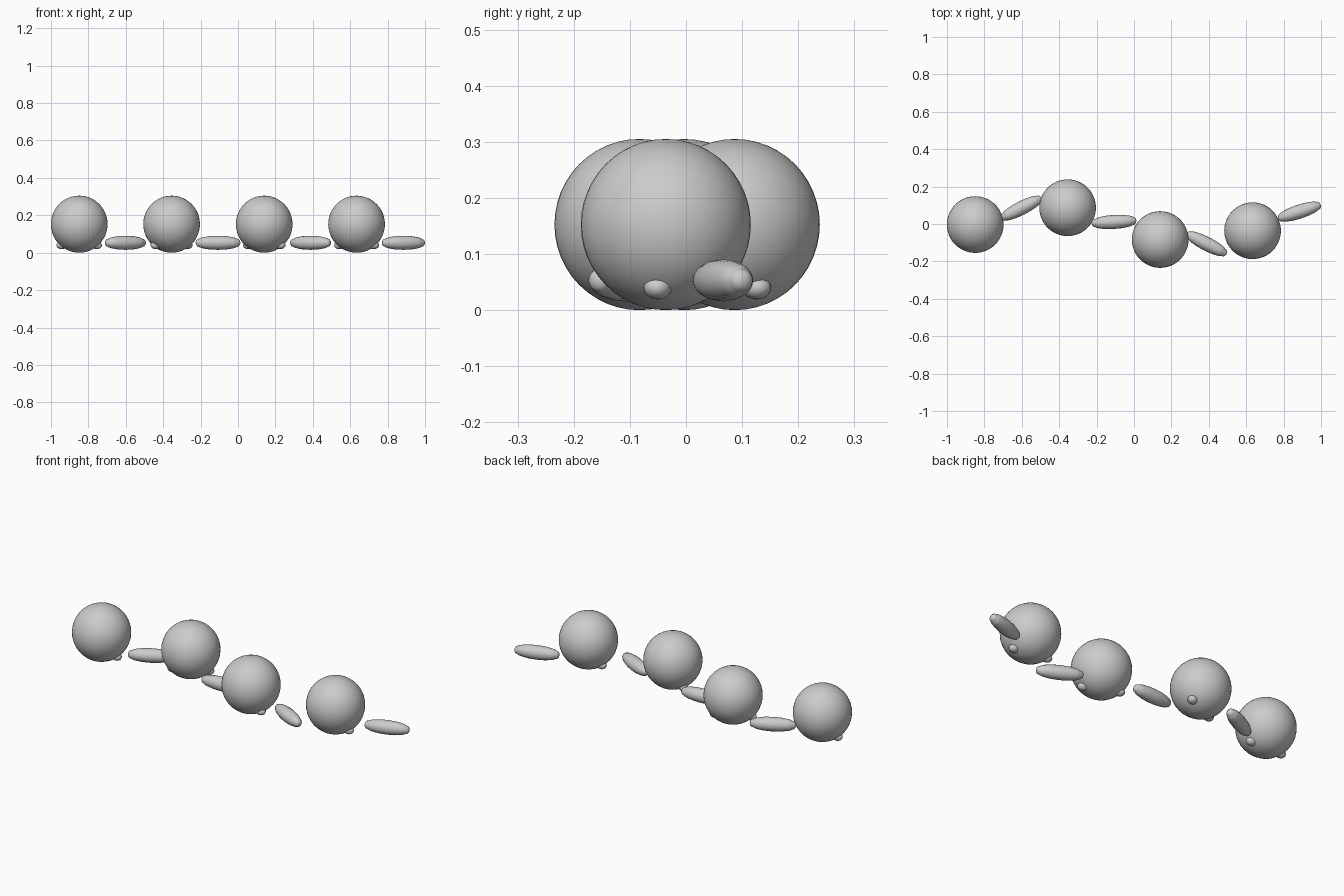
import bpy, bmesh, math
from mathutils import Matrix, Vector

if "Cube" in bpy.data.objects:
    bpy.data.objects.remove(bpy.data.objects["Cube"])


def finish(bm, name):
    me = bpy.data.meshes.new(name)
    bm.to_mesh(me)
    bm.free()
    ob = bpy.data.objects.new(name, me)
    bpy.context.collection.objects.link(ob)
    for p in me.polygons:
        p.use_smooth = True
    return ob


def ball(name, loc, radii, angle=0.0, seg=48, rings=24):
    bm = bmesh.new()
    bmesh.ops.create_uvsphere(bm, u_segments=seg, v_segments=rings, radius=1)
    m = (Matrix.Translation(loc) @ Matrix.Rotation(angle, 4, 'Z')
         @ Matrix.Diagonal((*radii, 1)))
    bm.transform(m)
    return finish(bm, name)


def spindle(name, loc, angle, sides=16):
    # half profile (axial distance, radius), mirrored to the other end
    half = [(0, .0375), (.045, .0355), (.08, .030), (.097, .025),
            (.100, .022), (.110, .020), (.117, .012), (.120, 0)]
    prof = [(-x, r) for x, r in reversed(half[1:])] + half
    bm = bmesh.new()
    vs = [bm.verts.new((x, 0, r)) for x, r in prof]
    es = [bm.edges.new(p) for p in zip(vs, vs[1:])]
    bmesh.ops.spin(bm, geom=vs + es, cent=(0, 0, 0), axis=(1, 0, 0),
                   angle=2 * math.pi, steps=sides)
    bmesh.ops.remove_doubles(bm, verts=bm.verts, dist=1e-5)
    bmesh.ops.recalc_face_normals(bm, faces=bm.faces)
    bm.transform(Matrix.Translation(loc) @ Matrix.Rotation(angle, 4, 'Z'))
    return finish(bm, name)


# large balls, each with a small nub at either side near the ground
balls = [(-.849, -.003, 0), (-.355, .087, 25), (.140, -.083, -23), (.634, -.036, -9)]
for i, (x, y, deg) in enumerate(balls, 1):
    a = math.radians(deg)
    ball(f"ball_{i}", (x, y, .1525), (.1515, .1515, .1525))
    for side, s in (("left", -1), ("right", 1)):
        off = Vector((math.cos(a), math.sin(a), 0)) * s * .093
        ball(f"nub_{side}_{i}", Vector((x, y, .04)) + off,
             (.029, .025, .021), a, 16, 10)

# tapered spindles lying between the balls
spindles = [(-.602, .085, 27), (-.107, .011, 3.5), (.388, -.106, -27), (.884, .066, 18)]
for i, (x, y, deg) in enumerate(spindles, 1):
    spindle(f"spindle_{i}", (x, y, .053), math.radians(deg))
